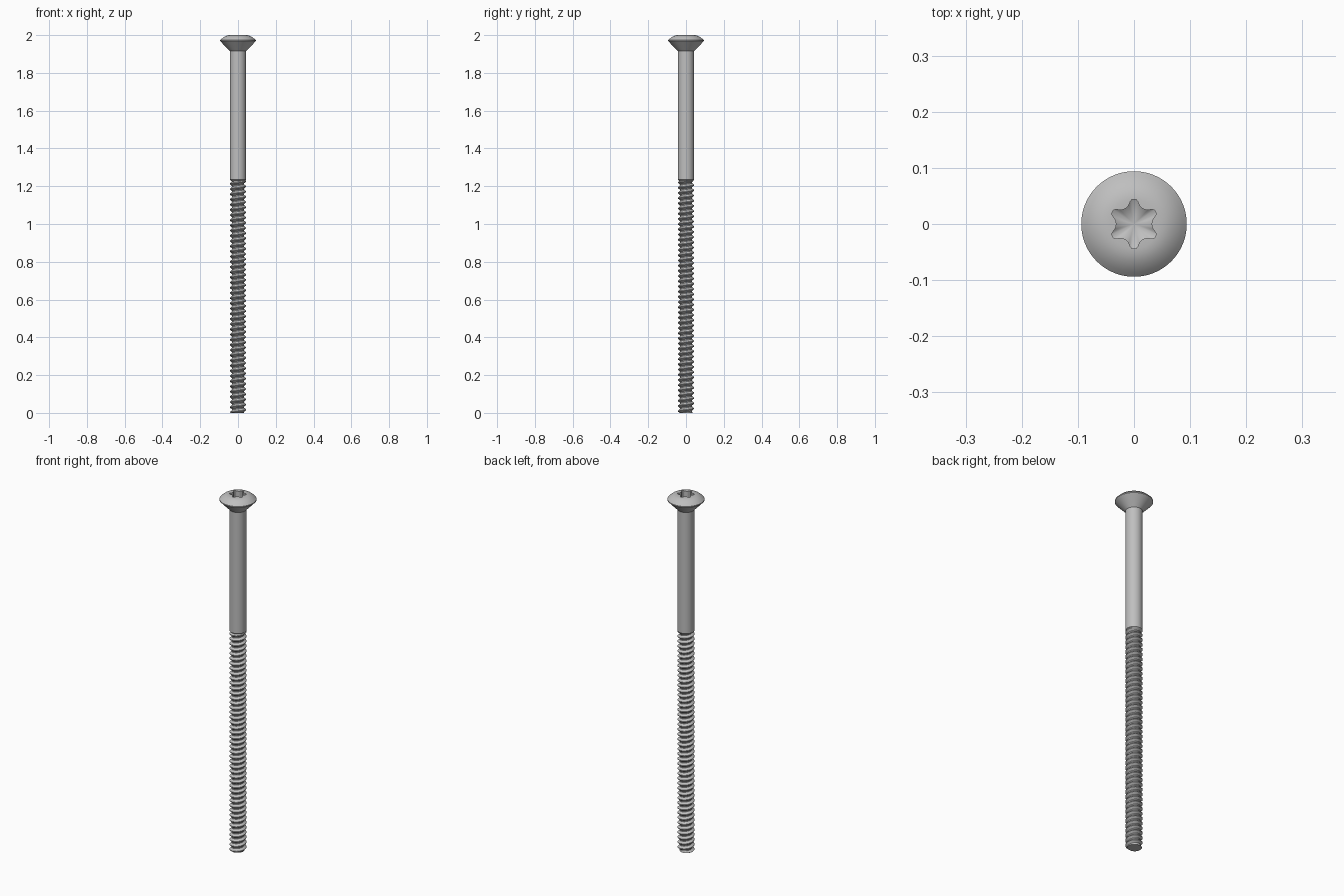
import bpy, bmesh, math

if "Cube" in bpy.data.objects:
    bpy.data.objects.remove(bpy.data.objects["Cube"])

SIDES = 72
SHANK_R, ROOT_R = 0.043, 0.032
PITCH, THREAD_TOP = 0.0275, 1.235

steel = bpy.data.materials.new("brushed steel")
steel.use_nodes = True
colour = (0.52, 0.52, 0.52, 1)
steel.diffuse_color = colour
steel.node_tree.nodes["Principled BSDF"].inputs["Base Color"].default_value = colour


def finish(name, bm):
    bmesh.ops.remove_doubles(bm, verts=bm.verts, dist=0.00001)
    bmesh.ops.recalc_face_normals(bm, faces=bm.faces)
    mesh = bpy.data.meshes.new(name)
    bm.to_mesh(mesh)
    bm.free()
    mesh.materials.append(steel)
    obj = bpy.data.objects.new(name, mesh)
    bpy.context.collection.objects.link(obj)
    bpy.ops.object.select_all(action="DESELECT")
    obj.select_set(True)
    bpy.context.view_layer.objects.active = obj
    bpy.ops.object.shade_smooth_by_angle(angle=math.radians(30))
    return obj


def skin(rows, sides):
    """Join rows of points around the axis; point(row, angle) gives r and z."""
    bm = bmesh.new()
    grid = []
    for point in rows:
        ring = []
        for i in range(sides + 1):
            a = math.tau * i / sides
            r, z = point(a)
            ring.append(bm.verts.new((r * math.cos(a), r * math.sin(a), z)))
        grid.append(ring)
    for low, high in zip(grid, grid[1:]):
        for i in range(sides):
            bm.faces.new((low[i], low[i + 1], high[i + 1], high[i]))
    return bm


def circle(r, z):
    return lambda a: (r, z)


def lobes(z, scale=1.0):
    """Six-lobed socket outline: a circle with six round bites."""
    radius, centre, bite = 0.044, 0.05, 0.0185

    def point(a):
        d = (a - math.pi / 6 + math.pi / 6) % (math.pi / 3) - math.pi / 6
        across = centre * math.sin(d)
        r = radius
        if abs(across) < bite:
            r = min(r, centre * math.cos(d) - math.sqrt(bite ** 2 - across ** 2))
        return r * scale, z
    return lambda a: point(a - math.pi / 6 + math.pi / 6 + math.pi / 6 - math.pi / 3)


# Raised countersunk head and its socket
head = [(SHANK_R, 1.915), (0.094, 1.968), (0.094, 1.973), (0.086, 1.981),
        (0.076, 1.989), (0.065, 1.995), (0.055, 1.9985), (0.0445, 2.0)]
rows = [circle(r, z) for r, z in head]
rows += [lobes(2.0), lobes(1.955), lobes(1.935, 0.0)]
finish("head_with_socket", skin(rows, SIDES))

# Plain shank with a chamfered lower end
shank = [(0, 1.225), (ROOT_R, 1.225), (SHANK_R, THREAD_TOP), (SHANK_R, 1.915)]
finish("shank", skin([circle(r, z) for r, z in shank], SIDES))


# Helical thread, trimmed flat at both ends
def helix(r, z):
    def point(a):
        height = z + PITCH * a / math.tau
        return max(ROOT_R, min(r, 0.038 + height)), height
    return point


profile = [(0, ROOT_R), (0.2, ROOT_R), (0.54, SHANK_R), (0.66, SHANK_R)]
turns = int(THREAD_TOP / PITCH) + 3
rows = [helix(r, (k - 2 + u) * PITCH) for k in range(turns) for u, r in profile]
bm = skin(rows, 48)
bmesh.ops.remove_doubles(bm, verts=bm.verts, dist=0.00001)
for height, direction in ((0, -1), (1.23, 1)):
    cut = bmesh.ops.bisect_plane(
        bm, geom=bm.verts[:] + bm.edges[:] + bm.faces[:], dist=0.000001,
        plane_co=(0, 0, height), plane_no=(0, 0, direction), clear_outer=True)
    edges = [e for e in cut["geom_cut"] if isinstance(e, bmesh.types.BMEdge)]
    bmesh.ops.holes_fill(bm, edges=edges, sides=0)
finish("thread", bm)
